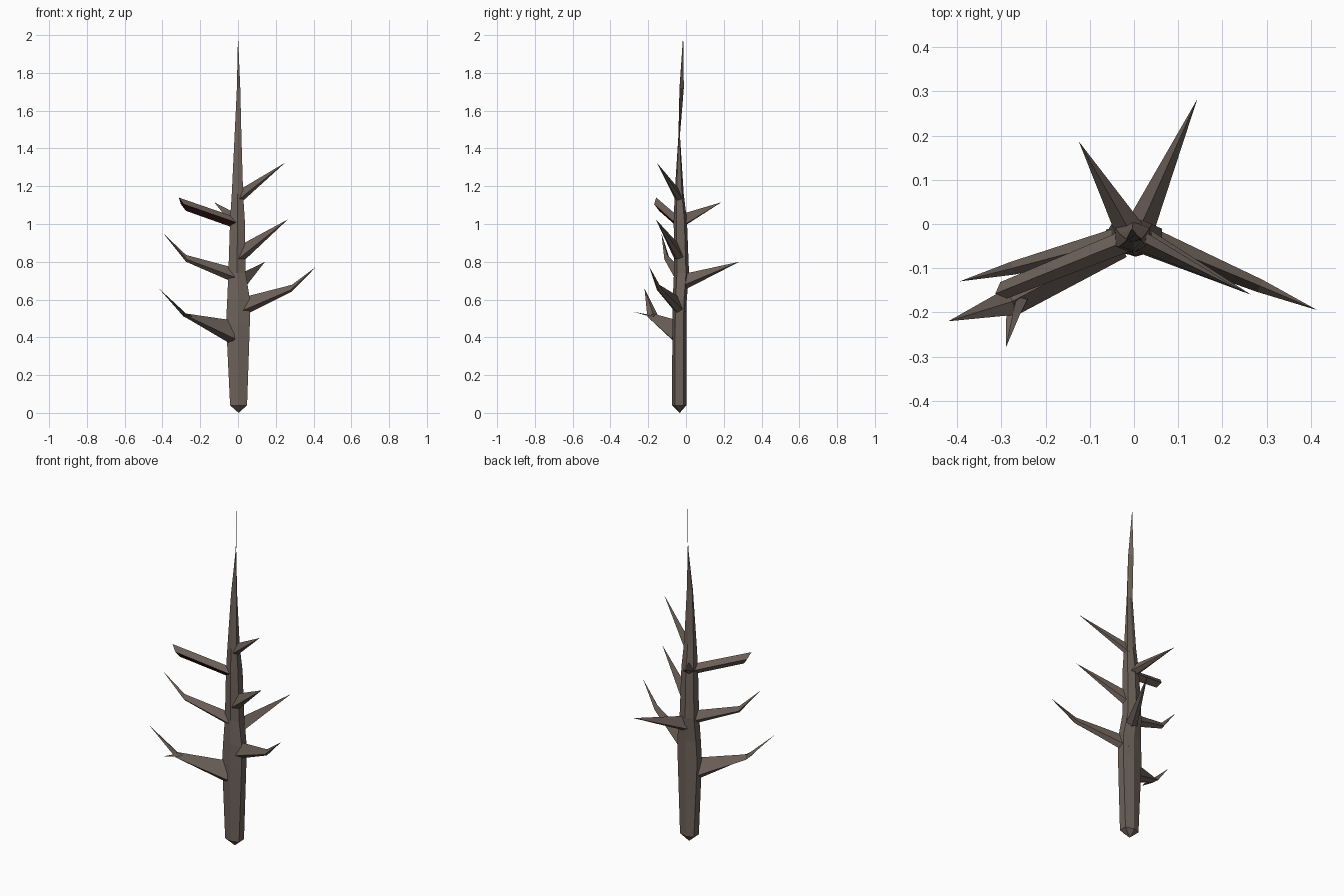
import bpy
from mathutils import Vector

if "Cube" in bpy.data.objects:
    bpy.data.objects.remove(bpy.data.objects["Cube"])

bark = bpy.data.materials.new("grey brown bark")
bark.diffuse_color = (0.155, 0.121, 0.102, 1)
bark.use_nodes = True
bark.node_tree.nodes["Principled BSDF"].inputs["Base Color"].default_value = bark.diffuse_color
heart = bpy.data.materials.new("dark red broken wood")
heart.diffuse_color = (0.03, 0.006, 0.008, 1)
heart.use_nodes = True
heart.node_tree.nodes["Principled BSDF"].inputs["Base Color"].default_value = heart.diffuse_color


def loft(name, rings, start=None, end=None):
    """Skin equal-sized rings; close each end with a point or a flat cap."""
    n = len(rings[0])
    verts = [p for r in rings for p in r]
    faces = []
    for k in range(len(rings) - 1):
        for i in range(n):
            j = (i + 1) % n
            faces.append((k * n + i, k * n + j, (k + 1) * n + j, (k + 1) * n + i))
    last = (len(rings) - 1) * n
    if start is None:
        faces.append(tuple(reversed(range(n))))
    else:
        verts.append(start)
        faces += [(len(verts) - 1, (i + 1) % n, i) for i in range(n)]
    if end is None:
        faces.append(tuple(range(last, last + n)))
    else:
        verts.append(end)
        faces += [(last + i, last + (i + 1) % n, len(verts) - 1) for i in range(n)]
    mesh = bpy.data.meshes.new(name)
    mesh.from_pydata([tuple(v) for v in verts], [], faces)
    mesh.materials.append(bark)
    ob = bpy.data.objects.new(name, mesh)
    bpy.context.collection.objects.link(ob)
    return ob


def branch(name, sections, tip=None, lean=0.0, drop=0.5):
    """Kite-section limb; sections are (x, y, z, width, height)."""
    pts = [Vector(s[:3]) for s in sections]
    far = Vector(tip) if tip else pts[-1]
    d = far - pts[0]
    d.z = 0
    d.normalize()
    side = Vector((-d.y, d.x, 0))
    up = Vector((0, 0, 1))
    rings = []
    for p, s in zip(pts, sections):
        w, h = side * s[3] / 2, up * s[4] / 2
        out = d * lean if p != pts[0] else d * 0
        rings.append([p - h - out, p + w - h * drop, p + h + out, p - w - h * drop])
    return loft(name, rings, None, Vector(tip) if tip else None)


# Trunk: six-sided tapering spike, rows are (z, x centre, y centre, half x, half y)
hexagon = [(1, -0.6), (1, 0.6), (0, 1), (-1, 0.6), (-1, -0.6), (0, -1)]
rows = [(0.04, 0.003, -0.036, 0.045, 0.038), (0.48, 0, -0.035, 0.063, 0.037),
        (0.6, 0.003, -0.033, 0.06, 0.037), (0.74, -0.005, -0.024, 0.046, 0.04),
        (1.02, -0.003, -0.03, 0.039, 0.035), (1.16, -0.003, -0.036, 0.03, 0.024),
        (1.47, 0, -0.036, 0.018, 0.004)]
trunk = [[Vector((cx + hx * a, cy + hy * b, z)) for a, b in hexagon]
         for z, cx, cy, hx, hy in rows]
# the top flattens into a thin diagonal blade
trunk.append([Vector((0.003 + 0.009 * a, -0.023 - 0.011 * a + 0.001 * b, 1.72))
              for a, b in hexagon])
loft("trunk", trunk, Vector((0.003, -0.033, 0)), Vector((0, -0.015, 2)))

# Bent limbs: root, elbow, tip
branch("low_left_branch", [(-0.03, -0.045, 0.425, 0.065, 0.13),
                           (-0.275, -0.175, 0.515, 0.065, 0.022)], (-0.42, -0.22, 0.66))
branch("low_left_twig", [(-0.265, -0.165, 0.515, 0.05, 0.012),
                         (-0.273, -0.2, 0.517, 0.032, 0.008)], (-0.29, -0.28, 0.535))
branch("middle_left_branch", [(-0.01, -0.03, 0.725, 0.06, 0.08),
                              (-0.275, -0.1, 0.818, 0.03, 0.036)],
       (-0.395, -0.13, 0.95), drop=0.3)
branch("low_right_branch", [(0.02, -0.03, 0.56, 0.06, 0.1),
                            (0.285, -0.14, 0.66, 0.03, 0.036)], (0.415, -0.195, 0.775))

# Straight spikes
branch("middle_right_spike", [(0.015, -0.035, 0.84, 0.06, 0.1)], (0.265, -0.16, 1.025))
branch("upper_right_spike", [(0.01, -0.035, 1.145, 0.045, 0.075)], (0.25, -0.155, 1.325))
branch("back_right_spike", [(0.015, -0.005, 0.695, 0.065, 0.085)], (0.143, 0.282, 0.8))
branch("back_left_spike", [(-0.01, -0.015, 1.02, 0.065, 0.07)], (-0.125, 0.187, 1.115))

# Snapped limb with a slanted end and dark wood showing on its lower front face
stub = branch("broken_branch", [(-0.01, -0.035, 1.005, 0.05, 0.06),
                                (-0.295, -0.15, 1.105, 0.04, 0.07)], None, 0.02, 0)
stub.data.materials.append(heart)
for f in stub.data.polygons:
    if f.normal.z < -0.2 and f.normal.y < -0.2:
        f.material_index = 1
